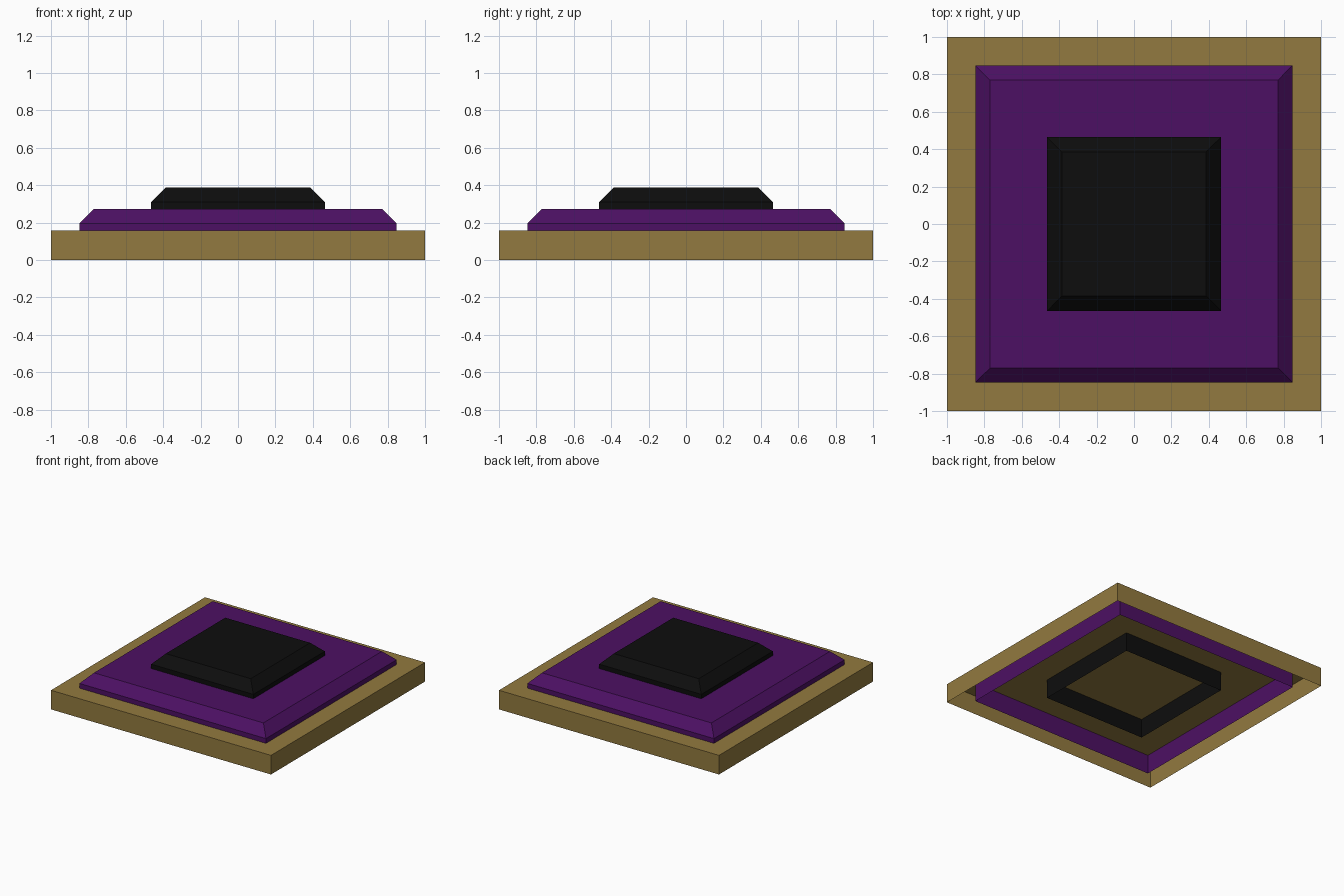
import bpy, bmesh

if "Cube" in bpy.data.objects:
    bpy.data.objects.remove(bpy.data.objects["Cube"])


def material(name, rgb):
    m = bpy.data.materials.new(name)
    m.diffuse_color = (*rgb, 1.0)
    m.use_nodes = True
    m.node_tree.nodes["Principled BSDF"].inputs["Base Color"].default_value = m.diffuse_color
    return m


def open_tier(name, rings, mat):
    """Square shell, closed on top and open below; rings are (half width, z)."""
    bm = bmesh.new()
    loops = []
    for h, z in rings:
        loops.append([bm.verts.new((sx * h, sy * h, z))
                      for sx, sy in ((-1, -1), (1, -1), (1, 1), (-1, 1))])
    for low, high in zip(loops, loops[1:]):
        for i in range(4):
            j = (i + 1) % 4
            bm.faces.new((low[i], low[j], high[j], high[i]))
    bm.faces.new(loops[-1])
    mesh = bpy.data.meshes.new(name)
    bm.to_mesh(mesh)
    bm.free()
    mesh.materials.append(mat)
    bpy.context.collection.objects.link(bpy.data.objects.new(name, mesh))


tan = material("tan", (0.29, 0.195, 0.05))
purple = material("purple", (0.073, 0.005, 0.125))
black = material("black", (0.004, 0.004, 0.004))

# Base slab, then two chamfered tiers whose walls run down through it to z = 0
open_tier("base_slab", [(1.0, 0.0), (1.0, 0.157)], tan)
open_tier("middle_tier", [(0.848, 0.0), (0.848, 0.196), (0.77, 0.274)], purple)
open_tier("top_tier", [(0.464, 0.0), (0.464, 0.31), (0.386, 0.388)], black)
